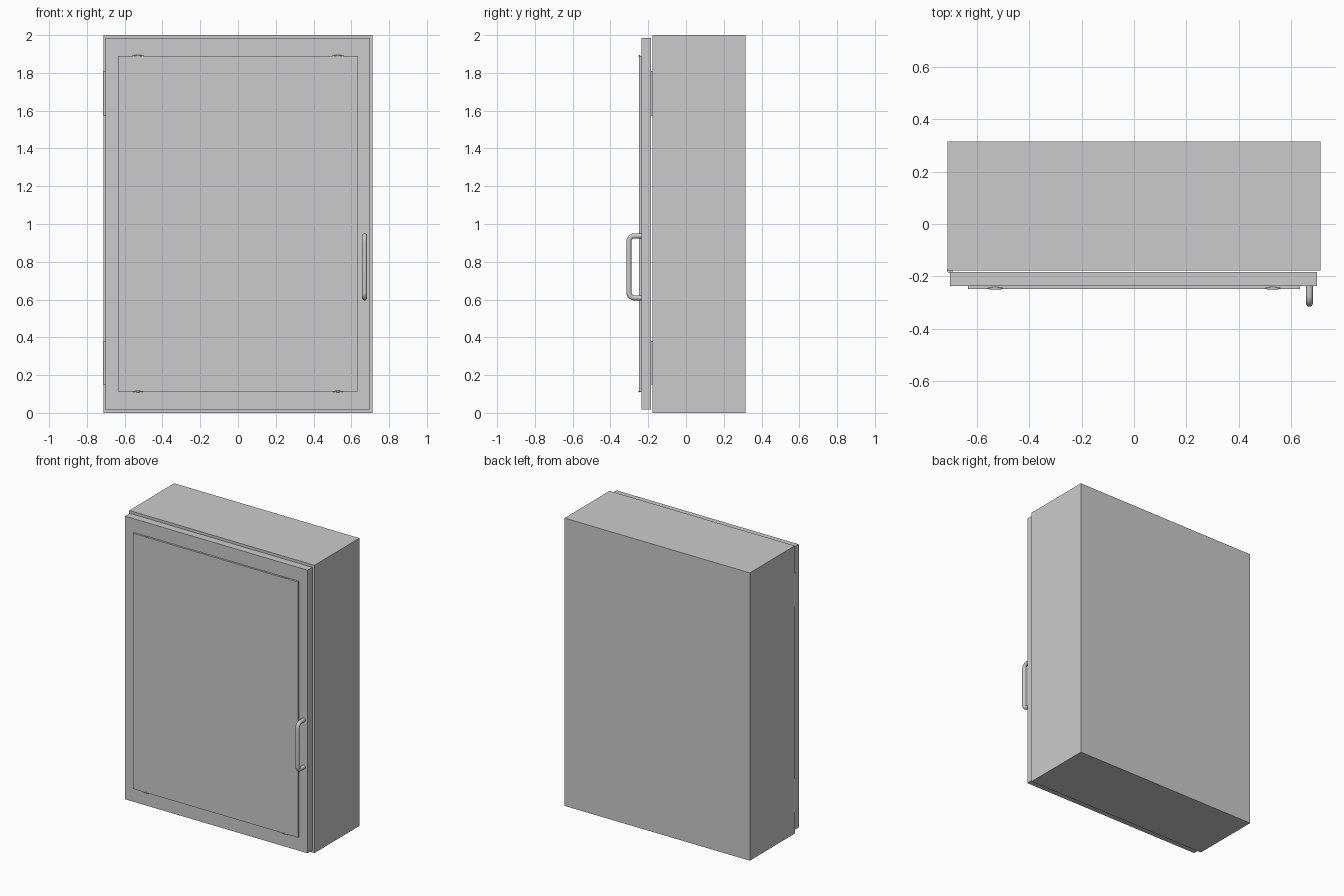
import bpy, bmesh, math
from mathutils import Matrix, Vector

if "Cube" in bpy.data.objects:
    bpy.data.objects.remove(bpy.data.objects["Cube"])


def add_mesh(name, bm):
    bmesh.ops.recalc_face_normals(bm, faces=bm.faces)
    mesh = bpy.data.meshes.new(name)
    bm.to_mesh(mesh)
    bm.free()
    ob = bpy.data.objects.new(name, mesh)
    bpy.context.collection.objects.link(ob)
    return ob


def smooth(ob):
    bpy.ops.object.select_all(action='DESELECT')
    ob.select_set(True)
    bpy.context.view_layer.objects.active = ob
    bpy.ops.object.shade_smooth_by_angle(angle=math.radians(40))


def cube(bm, lo, hi):
    lo, hi = Vector(lo), Vector(hi)
    m = Matrix.Translation((lo + hi) / 2) @ Matrix.Diagonal((*(hi - lo), 1))
    return bmesh.ops.create_cube(bm, size=1, matrix=m)


def box(name, lo, hi):
    bm = bmesh.new()
    cube(bm, lo, hi)
    return add_mesh(name, bm)


# Carcass: a box with the front recessed behind the door
bm = bmesh.new()
cube(bm, (-0.712, -0.178, 0), (0.712, 0.316, 2))
bm.normal_update()
front = min(bm.faces, key=lambda f: f.calc_center_median().y)
bmesh.ops.inset_region(bm, faces=[front], thickness=0.04)
inner = bmesh.ops.extrude_discrete_faces(bm, faces=[front])['faces'][0]
bmesh.ops.translate(bm, verts=inner.verts, vec=(0, 0.45, 0))
add_mesh("cabinet_case", bm)

# Door and its raised mirror panel
box("door", (-0.702, -0.236, 0.018), (0.70, -0.184, 1.985))
box("mirror_panel", (-0.634, -0.249, 0.114), (0.634, -0.236, 1.89))

# Small flat mirror clips along the top and bottom edges
for row, z in (("bottom", 0.114), ("top", 1.89)):
    for side, x in (("left", -0.53), ("right", 0.53)):
        bm = bmesh.new()
        m = Matrix.Translation((x, -0.246, z)) @ Matrix.Diagonal((0.03, 0.005, 0.005, 1))
        bmesh.ops.create_uvsphere(bm, u_segments=16, v_segments=8, radius=1, matrix=m)
        smooth(add_mesh(f"clip_{row}_{side}", bm))

# Hinge barrels on the left edge
for name, z0, z1 in (("lower_hinge", 0.15, 0.38), ("upper_hinge", 1.575, 1.81)):
    bm = bmesh.new()
    m = Matrix.Translation((-0.703, -0.177, (z0 + z1) / 2))
    bmesh.ops.create_cone(bm, cap_ends=True, segments=20, radius1=0.011,
                          radius2=0.011, depth=z1 - z0, matrix=m)
    smooth(add_mesh(name, bm))

# Pull handle: round bar swept along a path with rounded corners
R, TUBE, Y = 0.03, 0.0135, -0.3025
Z0, Z1 = 0.609, 0.937
path = [(-0.225, Z0)]
for zc, start in ((Z0 + R, -90), (Z1 - R, 0)):
    for i in range(9):
        a = math.radians(start + i * 90 / 8)
        path.append((Y + R - R * math.cos(a), zc + R * math.sin(a)))
path.append((-0.225, Z1))
bm = bmesh.new()
rings = []
for i, (y, z) in enumerate(path):
    p0, p1 = path[max(i - 1, 0)], path[min(i + 1, len(path) - 1)]
    t = Vector((0, p1[0] - p0[0], p1[1] - p0[1])).normalized()
    n = t.cross(Vector((1, 0, 0)))
    ring = []
    for k in range(16):
        a = math.tau * k / 16
        ring.append(bm.verts.new(Vector((0.67 + TUBE * math.cos(a), y, z)) + n * TUBE * math.sin(a)))
    rings.append(ring)
for a, b in zip(rings, rings[1:]):
    for k in range(16):
        bm.faces.new((a[k], a[(k + 1) % 16], b[(k + 1) % 16], b[k]))
bm.faces.new(rings[0])
bm.faces.new(rings[-1])
smooth(add_mesh("door_handle", bm))
